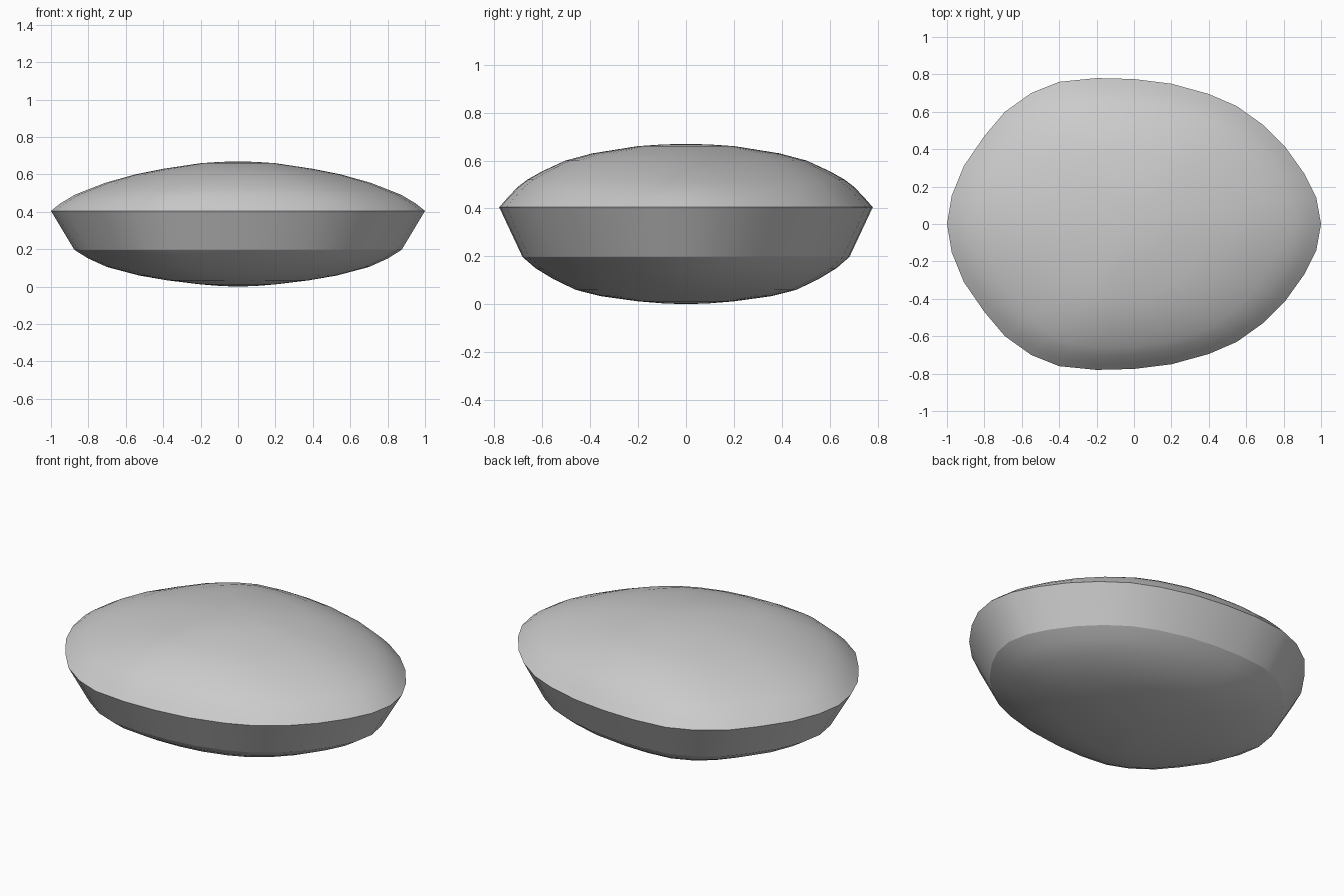
import bpy, bmesh

if "Cube" in bpy.data.objects:
    bpy.data.objects.remove(bpy.data.objects["Cube"])

# Half of the plan outline, right tip to left tip
half = [(1, 0), (.975, .14), (.91, .27), (.81, .41), (.69, .53), (.55, .63),
        (.40, .695), (.20, .75), (0, .775), (-.20, .78), (-.40, .76),
        (-.55, .70), (-.69, .60), (-.80, .47), (-.91, .31), (-.975, .15), (-1, 0)]
outline = half + [(x, -y) for x, y in half[-2:0:-1]]

# Stacked sections: height, x scale, y scale
sections = [(.004, .10, .13), (.012, .20, .256), (.034, .38, .46), (.06, .53, .59),
            (.105, .70, .71), (.15, .80, .805), (.197, .875, .875),
            (.405, 1, 1), (.445, .95, .955), (.49, .875, .90), (.52, .80, .85),
            (.555, .71, .77), (.60, .55, .645), (.63, .40, .50),
            (.66, .20, .26), (.667, .10, .13)]
creases = (.197, .405)

bm = bmesh.new()
rings = [[bm.verts.new((x * sx, y * sy, z)) for x, y in outline]
         for z, sx, sy in sections]
n = len(outline)

# Skin between neighbouring sections
for a, b in zip(rings, rings[1:]):
    for i in range(n):
        j = (i + 1) % n
        bm.faces.new((a[i], a[j], b[j], b[i]))

# Close the underside and the dome
for ring, z in ((rings[0], 0), (rings[-1], .67)):
    tip = bm.verts.new((0, 0, z))
    for i in range(n):
        bm.faces.new((ring[i], ring[(i + 1) % n], tip))
bmesh.ops.recalc_face_normals(bm, faces=bm.faces)

# Smooth surfaces with two hard rims
for f in bm.faces:
    f.smooth = True
for e in bm.edges:
    z0, z1 = (v.co.z for v in e.verts)
    if abs(z0 - z1) < 1e-5 and any(abs(z0 - c) < 1e-4 for c in creases):
        e.smooth = False

mesh = bpy.data.meshes.new("cushion_body")
bm.to_mesh(mesh)
bm.free()
body = bpy.data.objects.new("cushion_body", mesh)
bpy.context.collection.objects.link(body)
